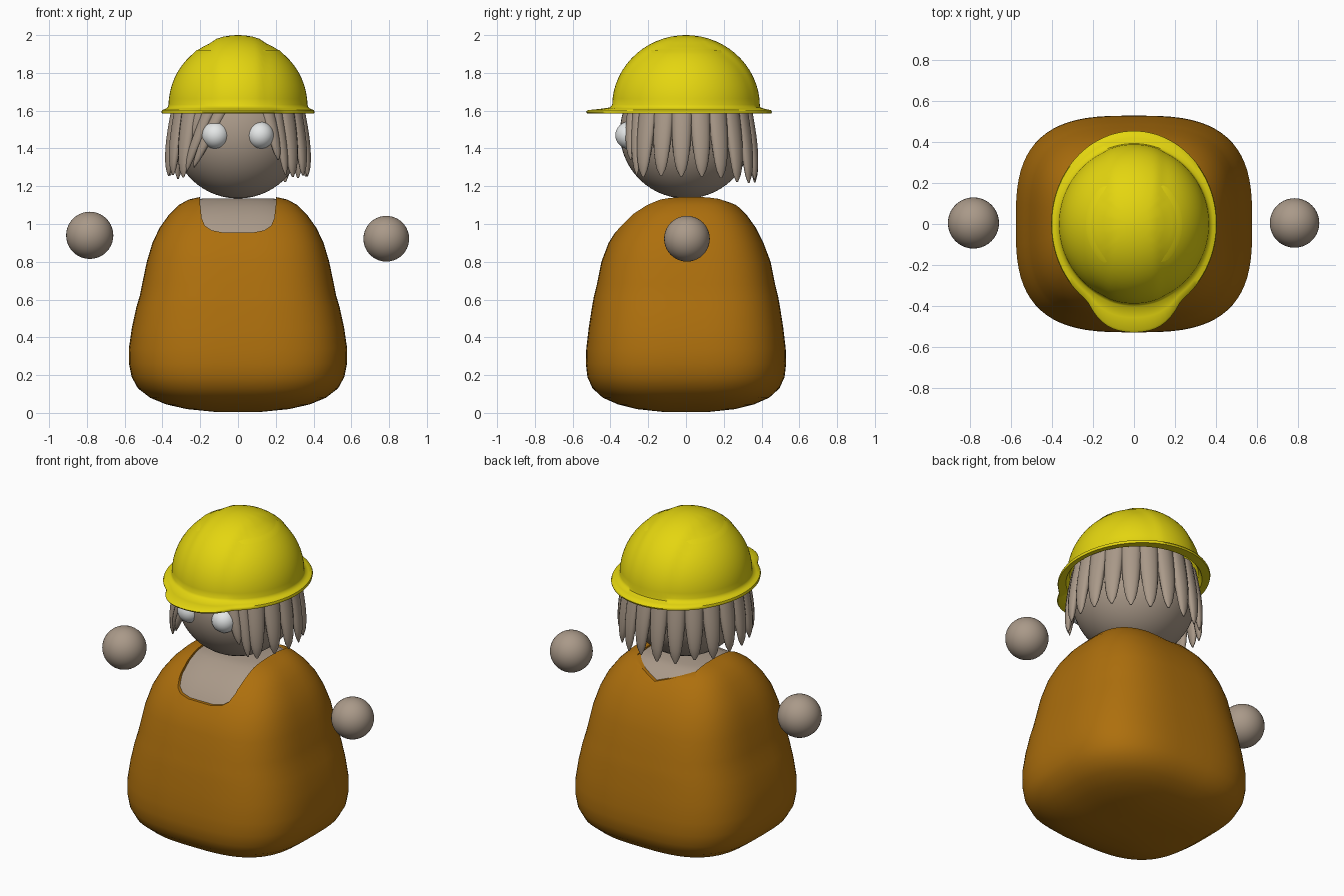
import bpy, bmesh, math, random
from mathutils import Vector

if "Cube" in bpy.data.objects:
    bpy.data.objects.remove(bpy.data.objects["Cube"])
random.seed(3)


def material(name, rgb):
    m = bpy.data.materials.new(name)
    m.diffuse_color = (*rgb, 1)
    m.use_nodes = True
    m.node_tree.nodes["Principled BSDF"].inputs["Base Color"].default_value = m.diffuse_color
    return m


ORANGE = material("orange cloth", (0.42, 0.16, 0.004))
YELLOW = material("yellow plastic", (0.78, 0.67, 0.005))
SKIN = material("skin beige", (0.40, 0.32, 0.25))
WHITE = material("eye white", (0.80, 0.82, 0.82))


def smooth(ob, angle=40):
    bpy.ops.object.select_all(action='DESELECT')
    ob.select_set(True)
    bpy.context.view_layer.objects.active = ob
    bpy.ops.object.shade_smooth_by_angle(angle=math.radians(angle))


def make(name, bm, mat):
    bmesh.ops.recalc_face_normals(bm, faces=bm.faces)
    me = bpy.data.meshes.new(name)
    bm.to_mesh(me)
    bm.free()
    me.materials.append(mat)
    ob = bpy.data.objects.new(name, me)
    bpy.context.collection.objects.link(ob)
    return ob


def loft(name, rings, mat, cap_start=True, cap_end=True):
    bm = bmesh.new()
    loops = [[bm.verts.new(p) for p in r] for r in rings]
    n = len(loops[0])
    for a, b in zip(loops, loops[1:]):
        for i in range(n):
            j = (i + 1) % n
            bm.faces.new((a[i], a[j], b[j], b[i]))
    if cap_start:
        bm.faces.new(loops[0][::-1])
    if cap_end:
        bm.faces.new(loops[-1])
    return make(name, bm, mat)


def ball(name, loc, r, mat, seg=40):
    bm = bmesh.new()
    bmesh.ops.create_uvsphere(bm, u_segments=seg, v_segments=seg // 2, radius=r)
    ob = make(name, bm, mat)
    ob.location = loc
    smooth(ob)
    return ob


def apply(ob, mod):
    bpy.context.view_layer.objects.active = ob
    bpy.ops.object.modifier_apply(modifier=mod.name)


# Body: rounded-box cross sections (z, half width, half depth, y centre)
SECTIONS = [(0.005, .12, .12, 0), (0.02, .27, .26, 0), (.045, .38, .36, 0),
            (.08, .465, .44, 0), (.13, .53, .495, 0), (.19, .563, .522, 0),
            (.26, .577, .53, 0), (.34, .578, .528, 0), (.45, .562, .515, 0),
            (.56, .538, .498, 0), (.62, .52, .487, 0), (.68, .508, .472, 0),
            (.80, .483, .448, 0), (.90, .453, .41, 0), (.98, .415, .365, .005),
            (1.05, .365, .31, .01), (1.10, .315, .25, .02), (1.13, .26, .195, .025),
            (1.143, .20, .15, .03)]


def section(z, a, b, cy, inset=0, n=72):
    pts = []
    for i in range(n):
        t = 2 * math.pi * i / n
        c, s = math.cos(t), math.sin(t)
        e = 2 / 3.0
        pts.append(((a - inset) * math.copysign(abs(c) ** e, c),
                    cy + (b - inset) * math.copysign(abs(s) ** e, s), z))
    return pts


body = loft("robe", [section(*s) for s in SECTIONS], ORANGE)
under = loft("chest_skin", [section(z - .008, a, b, c, .014) for z, a, b, c in SECTIONS[10:]], SKIN)
smooth(under)


# Neckline: U cut at the front, shallow V at the back
def prism(name, profile, y0, y1):
    ob = loft(name, [[(x, y, z) for x, z in profile] for y in (y0, y1)], SKIN)
    ob.hide_render = True
    ob.hide_set(True)
    return ob


half = [(.2, 1.3), (.2, 1.10), (.192, 1.03), (.175, .99), (.14, .967), (.08, .955)]
front_cut = prism("neck_cutter_front", half + [(-x, z) for x, z in half[::-1]], -1, .1)
back_cut = prism("neck_cutter_back", [(.2, 1.3), (.2, 1.125), (0, 1.06), (-.2, 1.125), (-.2, 1.3)], .09, 1)
for cutter in (front_cut, back_cut):
    mod = body.modifiers.new("neckline", 'BOOLEAN')
    mod.operation = 'DIFFERENCE'
    mod.solver = 'EXACT'
    mod.object = cutter
    apply(body, mod)
for cutter in (front_cut, back_cut):
    bpy.data.objects.remove(cutter)
smooth(body)

# Head, eyes and floating hands
ball("head", (0, 0, 1.485), .35, SKIN, 56)
for side, label in ((-1, "left"), (1, "right")):
    ball(label + "_eye", (side * .118, -.302, 1.47), .072, WHITE)
ball("left_hand", (-.785, .005, .94), .125, SKIN)
ball("right_hand", (.785, .005, .922), .121, SKIN)


# Hair: tapering flattened locks around the sides and back
def lock(name, path, width, thick):
    rings = []
    for k, p in enumerate(path):
        t = k / (len(path) - 1)
        w = math.sqrt(max(.02, 1 - t ** 4)) * (1 - .25 * t)
        out = Vector((p.x, p.y, 0)).normalized()
        side = Vector((-out.y, out.x, 0))
        rings.append([p + side * (width * w * math.cos(u)) + out * (thick * w * math.sin(u))
                      for u in (2 * math.pi * i / 12 for i in range(12))])
    smooth(loft(name, rings, SKIN), 60)


def hair_path(a0, a1, bottom, r_end):
    path = []
    for k in range(11):
        t = k / 10
        a = math.radians(a0 + (a1 - a0) * t)
        r = .315 + (r_end - .315) * math.sin(t * math.pi / 2)
        path.append(Vector((r * math.cos(a), r * math.sin(a), 1.63 + (bottom - 1.63) * t)))
    return path


COUNT = 16
for i in range(COUNT):
    a = -38 + 256 * i / (COUNT - 1)
    back = max(0, math.sin(math.radians(a)))
    low = 1.255 - .03 * back + random.uniform(-.012, .012)
    lock("hair_lock_%d" % (i + 1), hair_path(a, a, low, .368), .058, .034)
# Swept fringe locks framing the face
for i, (a0, a1, low) in enumerate(((-104, -130, 1.30), (-116, -140, 1.27), (-52, -46, 1.26), (-62, -54, 1.34))):
    lock("fringe_lock_%d" % (i + 1), hair_path(a0, a1, low, .362), .038, .026)


# Helmet: ridged dome flaring into a brim with a front visor
N = 96


def dome_ring(phi):
    ring = []
    for i in range(N):
        t = 2 * math.pi * i / N
        x, y = .368 * math.cos(phi) * math.cos(t), .385 * math.cos(phi) * math.sin(t)
        ridge = min(1, max(0, (.15 - abs(x)) / .04))
        z = 1.625 + .363 * math.sin(phi) + .012 * ridge * math.sin(phi)
        y *= 1 + .015 * ridge * math.cos(phi)
        ring.append((x, y, z))
    return ring


def brim_ring(f, z):
    ring = []
    for i in range(N):
        t = 2 * math.pi * i / N
        c, s = math.cos(t), math.sin(t)
        x, y = .405 * c, .455 * s
        if s < 0:
            y -= .075 * max(0, 1 - (x / .23) ** 4)
        ring.append((.368 * c + (x - .368 * c) * f, .385 * s + (y - .385 * s) * f, z))
    return ring


rings = [dome_ring(math.radians(d)) for d in (88.5, 84, 78, 72, 66, 60, 54, 48, 42, 36, 30, 24, 18, 12, 6, 1)]
rings += [brim_ring(.12, 1.617), brim_ring(.5, 1.609), brim_ring(.92, 1.603),
          brim_ring(1, 1.594), brim_ring(.95, 1.585), brim_ring(.1, 1.588)]
# Inner wall of the shell
for f, z in ((.96, 1.62), (.94, 1.70), (.84, 1.82), (.6, 1.92), (.2, 1.965)):
    rings.append([(.368 * f * math.cos(2 * math.pi * i / N),
                   .385 * f * math.sin(2 * math.pi * i / N), z) for i in range(N)])
helmet = loft("helmet", rings, YELLOW)
smooth(helmet, 50)
